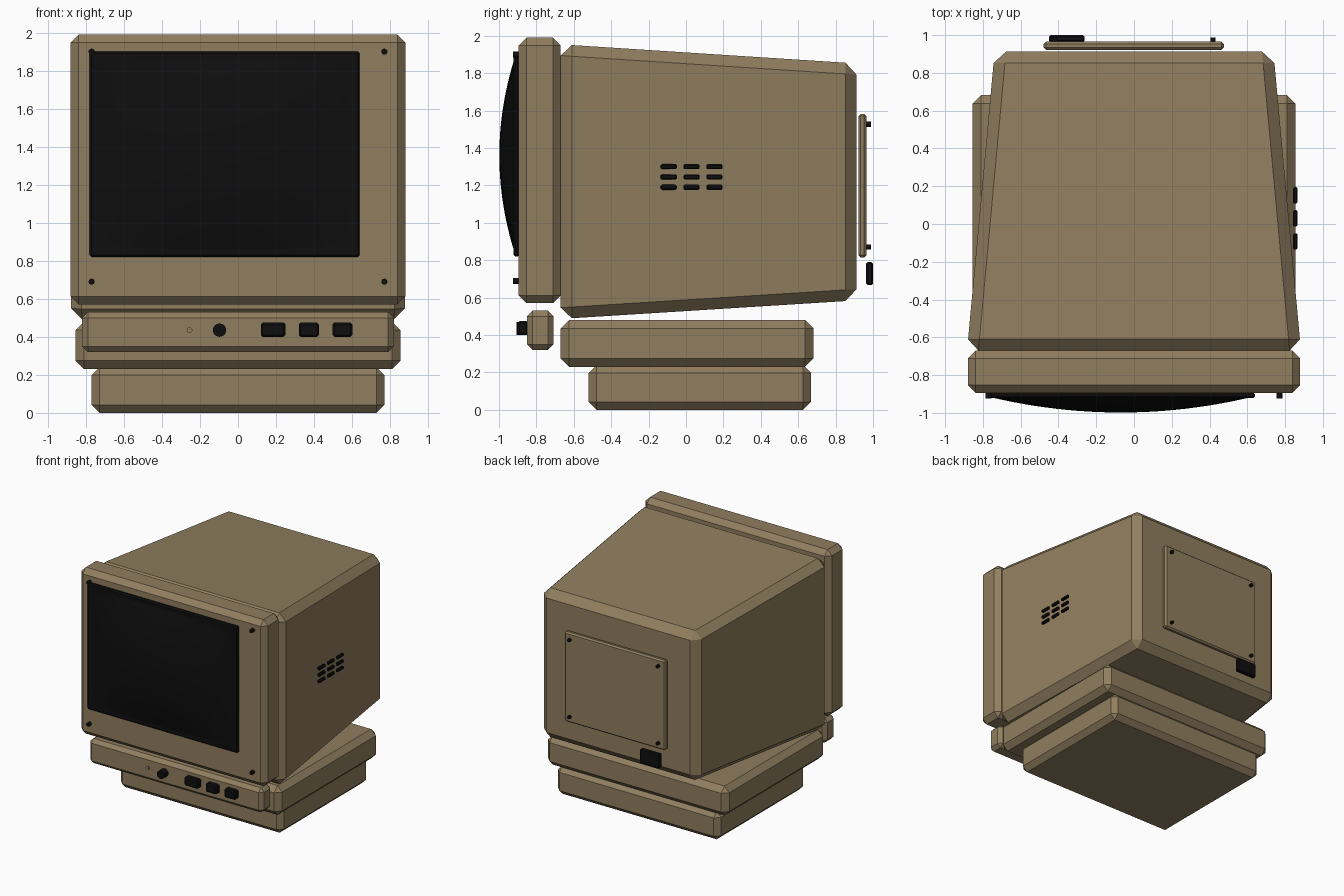
import bpy, bmesh, math
from mathutils import Vector, Matrix

if "Cube" in bpy.data.objects:
    bpy.data.objects.remove(bpy.data.objects["Cube"])


def material(name, rgb):
    m = bpy.data.materials.new(name)
    m.diffuse_color = (*rgb, 1)
    m.use_nodes = True
    m.node_tree.nodes["Principled BSDF"].inputs["Base Color"].default_value = m.diffuse_color
    return m


BEIGE = material("tan_plastic", (0.28, 0.21, 0.115))
BLACK = material("black_plastic", (0.0045, 0.0045, 0.0045))


def finish(name, bm, mat):
    bmesh.ops.recalc_face_normals(bm, faces=bm.faces)
    me = bpy.data.meshes.new(name)
    bm.to_mesh(me)
    bm.free()
    me.materials.append(mat)
    ob = bpy.data.objects.new(name, me)
    bpy.context.collection.objects.link(ob)
    return ob


def box(name, x, y, z, mat, bevel=0.0, back=None, segments=1):
    """Bevelled box from ranges; back = (x range, z range) tapers the rear face."""
    bm = bmesh.new()
    bmesh.ops.create_cube(bm, size=1)
    for v in bm.verts:
        rear = v.co.y > 0
        rx, rz = back if (back and rear) else (x, z)
        v.co = Vector((rx[v.co.x > 0], y[rear], rz[v.co.z > 0]))
    if bevel:
        bmesh.ops.bevel(bm, geom=bm.edges[:], offset=bevel, segments=segments,
                        profile=0.5, affect='EDGES', clamp_overlap=True)
    return finish(name, bm, mat)


def peg(name, x, y, z, r, mat, sides=16):
    """Cylinder along y."""
    bm = bmesh.new()
    bmesh.ops.create_cone(bm, cap_ends=True, segments=sides, radius1=r, radius2=r,
                          depth=y[1] - y[0],
                          matrix=Matrix.Translation((x, sum(y) / 2, z))
                          @ Matrix.Rotation(math.pi / 2, 4, 'X'))
    return finish(name, bm, mat)


# Casing
box("front_bezel", (-0.88, 0.88), (-0.895, -0.67), (0.57, 1.99), BEIGE, 0.042)
box("rear_housing", (-0.884, 0.884), (-0.67, 0.912), (0.486, 1.954), BEIGE, 0.06,
    back=((-0.738, 0.738), (0.585, 1.852)))
box("upper_base", (-0.855, 0.855), (-0.67, 0.682), (0.23, 0.48), BEIGE, 0.045)
box("lower_base", (-0.77, 0.77), (-0.52, 0.668), (0.0, 0.24), BEIGE, 0.042)
box("control_strip", (-0.82, 0.82), (-0.85, -0.708), (0.32, 0.53), BEIGE, 0.03)

# Screen surround and bulging glass
box("screen_surround", (-0.78, 0.64), (-0.922, -0.89), (0.82, 1.90), BLACK, 0.01)
bm = bmesh.new()
bmesh.ops.create_grid(bm, x_segments=24, y_segments=24, size=1)
for v in bm.verts:
    u, w = v.co.x, v.co.y
    v.co = Vector((-0.07 + 0.685 * u,
                   -0.918 - 0.08 * (1 - u * u) * (1 - w * w),
                   1.36 + 0.515 * w))
glass = finish("screen_glass", bm, BLACK)
glass.data.polygons.foreach_set("use_smooth", [True] * len(glass.data.polygons))

# Bezel screws
for x in (-0.77, 0.77):
    for z in (0.69, 1.90):
        peg("bezel_screw", x, (-0.925, -0.89), z, 0.016, BLACK)

# Controls
peg("control_knob", -0.097, (-0.905, -0.845), 0.435, 0.035, BLACK, 24)
peg("power_light", -0.255, (-0.86, -0.845), 0.435, 0.015, BEIGE)
for x0, x1 in ((0.12, 0.25), (0.32, 0.425), (0.497, 0.602)):
    box("control_button", (x0, x1), (-0.9, -0.845), (0.40, 0.475), BLACK, 0.01)

# Right side vent slots
for y in (-0.092, 0.03, 0.152):
    for z in (1.19, 1.245, 1.30):
        box("vent_slot", (0.843, 0.866), (y - 0.043, y + 0.043),
            (z - 0.0135, z + 0.0135), BLACK, 0.006)

# Rear service panel, screws and socket
box("rear_panel", (-0.478, 0.476), (0.922, 0.965), (0.815, 1.582), BEIGE, 0.012)
for x in (-0.418, 0.418):
    for z in (0.87, 1.527):
        peg("panel_screw", x, (0.96, 0.988), z, 0.014, BLACK)
box("rear_socket", (-0.45, -0.262), (0.963, 1.0), (0.667, 0.79), BLACK, 0.008)
